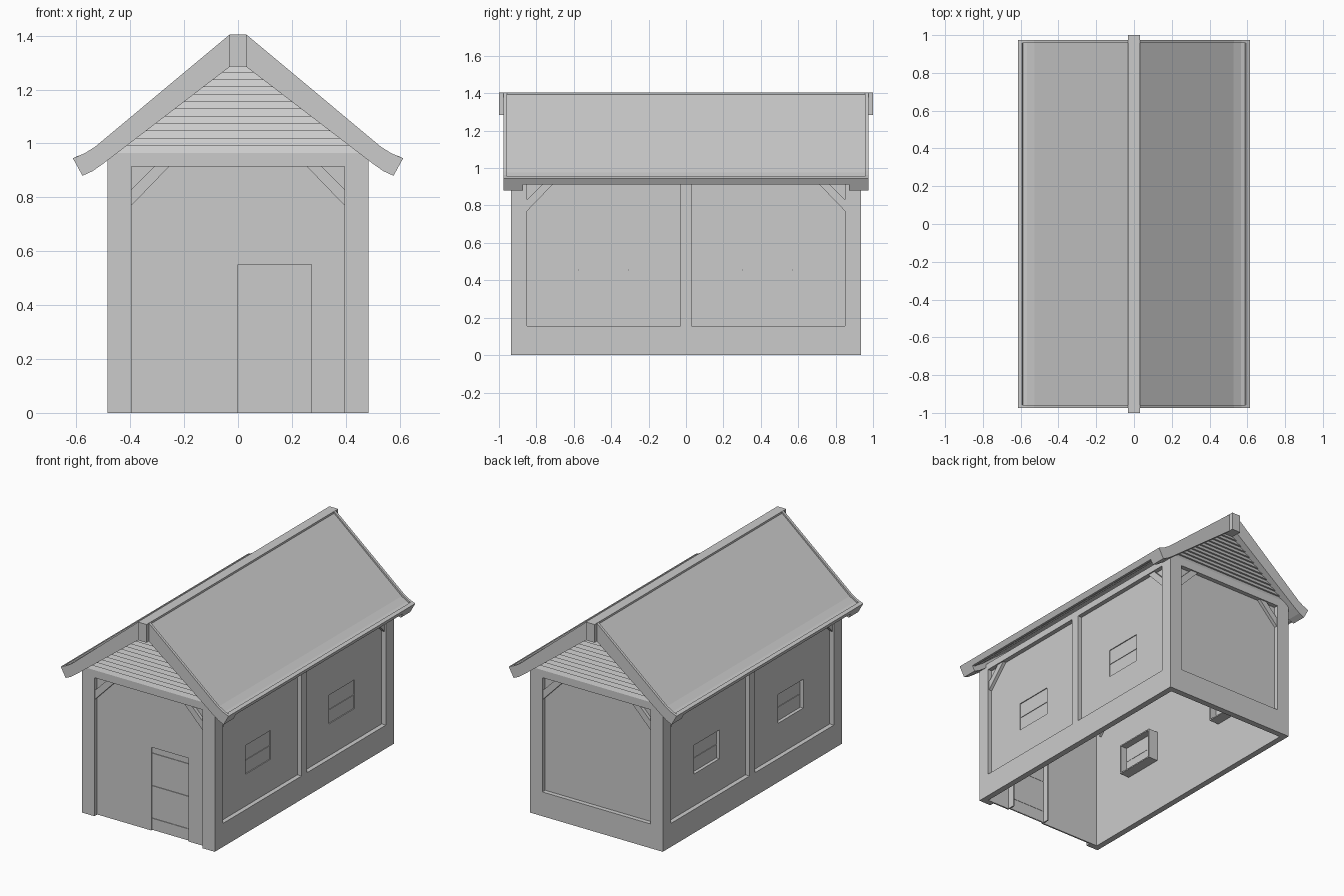
import bpy, bmesh

if "Cube" in bpy.data.objects:
    bpy.data.objects.remove(bpy.data.objects["Cube"])

HX, HY = 0.485, 0.935
# each wall maps (along, depth inward, height) to world space
WALLS = {
    'front': lambda u, d, z: (u, d - HY, z),
    'back': lambda u, d, z: (u, HY - d, z),
    'right': lambda u, d, z: (HX - d, u, z),
    'left': lambda u, d, z: (d - HX, u, z),
}


def rect(u0, u1, z0, z1):
    return [(u0, z0), (u1, z0), (u1, z1), (u0, z1)]


def ring(u0, u1, z0, z1, a, b, c, e):
    """Four rectangles filling u0..z1 around the hole a..e."""
    r = [rect(u0, a, z0, z1), rect(b, u1, z0, z1), rect(a, b, e, z1)]
    return r + ([rect(a, b, z0, c)] if c > z0 else [])


def flip(pts):
    return [(-u, z) for u, z in pts]


def build(name, wall, slabs):
    """Extrude (profile, depth0, depth1, lean) slabs into one object."""
    bm = bmesh.new()
    f = WALLS[wall]
    for pts, d0, d1, *lean in slabs:
        zmin = min(z for _, z in pts)
        k = lean[0] if lean else 0
        a = [bm.verts.new(f(u, d0 + k * (z - zmin), z)) for u, z in pts]
        b = [bm.verts.new(f(u, d1, z)) for u, z in pts]
        bm.faces.new(a)
        bm.faces.new(b[::-1])
        for i in range(len(pts)):
            j = (i + 1) % len(pts)
            bm.faces.new((a[i], b[i], b[j], a[j]))
    bmesh.ops.recalc_face_normals(bm, faces=bm.faces)
    me = bpy.data.meshes.new(name)
    bm.to_mesh(me)
    bm.free()
    ob = bpy.data.objects.new(name, me)
    bpy.context.collection.objects.link(ob)
    return ob


T, P = 0.03, 0.04          # frame thickness, panel back depth
TOP = 0.915                # underside of the top beams


def brace(u):
    """Diagonal brace in the upper corner at +u."""
    return [(u, 0.77), (u, 0.83), (u - 0.085, TOP), (u - 0.14, TOP)]


# end walls: timber frame, braces, panel
for w in ('front', 'back'):
    posts = rect(0.395, HX, 0, 0.965)
    frame = [posts, flip(posts), rect(-0.395, 0.395, TOP, 0.965)]
    if w == 'back':
        frame.append(rect(-0.395, 0.395, 0, 0.16))
    build(w + '_frame', w, [(p, 0, T) for p in frame])
    b = brace(0.395)
    build(w + '_braces', w, [(b, 0.008, T), (flip(b), 0.008, T)])
    # overlapping boards in the gable
    n, z0, z1 = 12, 0.965, 1.29
    half = lambda z: min(HX, 0.045 + (1.285 - z) / 0.767)
    boards = []
    for i in range(n):
        a, c = z0 + (z1 - z0) * i / n, z0 + (z1 - z0) * (i + 1) / n
        boards.append(([(-half(a), a), (half(a), a), (half(c), c), (-half(c), c)],
                       0.0, T, 0.012 * n / (z1 - z0)))
    build(w + '_gable_boards', w, boards)

build('back_panel', 'back', [(rect(-0.455, 0.455, 0, 0.965), T, P)])
build('front_panel', 'front',
      [(r, T, P) for r in ring(-0.455, 0.455, 0, 0.965, 0, 0.272, 0, 0.55)])

# door with jambs and three shallow planks
build('door_jambs', 'front',
      [(r, P, 0.09) for r in ring(-0.008, 0.28, 0, 0.558, 0, 0.272, 0, 0.55)])
cuts = [0, 0.08, 0.295, 0.51, 0.55]
build('door', 'front', [(rect(0, 0.272, a + 0.002, b - 0.002), T + 0.008, 0.048)
                        for a, b in zip(cuts, cuts[1:])]
      + [(rect(0, 0.272, 0, 0.55), 0.042, 0.046)])

# side walls: frame, braces, panels with window openings
for w in ('right', 'left'):
    e = HY - T
    post, sill = rect(0.85, e, 0, 0.96), rect(0.03, 0.85, 0, 0.155)
    frame = [post, flip(post), sill, flip(sill), rect(-0.03, 0.03, 0, 0.96)]
    frame += [rect(0.03, 0.85, TOP, 0.96), rect(-0.85, -0.03, TOP, 0.96)]
    build(w + '_frame', w, [(p, 0, T) for p in frame])
    b = brace(0.85)
    build(w + '_braces', w, [(b, 0.008, 0.055), (flip(b), 0.008, 0.055)])
    panels, jambs, shutters = [], [], []
    pane = T + (0.006 if w == 'right' else 0.022)
    for c in (-0.442, 0.434):
        a, b = c - 0.132, c + 0.132
        lo, hi = (-e, 0) if c < 0 else (0, e)
        panels += [(r, T, P) for r in ring(lo, hi, 0, 0.96, a, b, 0.365, 0.555)]
        jambs += [(r, P, 0.11) for r in
                  ring(a - 0.008, b + 0.008, 0.357, 0.563, a, b, 0.365, 0.555)]
        shutters += [(rect(a, b, 0.365, 0.453), pane, pane + 0.012),
                     (rect(a, b, 0.457, 0.555), pane, pane + 0.012),
                     (rect(a, b, 0.45, 0.46), pane + 0.004, pane + 0.01)]
    build(w + '_panel', w, panels)
    build(w + '_window_jambs', w, jambs)
    build(w + '_shutters', w, shutters)

# roof profiles, right half, ridge to eave with a small flare
upper = [(0.03, 1.405), (0.53, 0.988), (0.57, 0.963), (0.613, 0.945)]
lower = [(0.03, 1.285), (0.50, 0.925), (0.54, 0.897), (0.577, 0.88)]
mid = [((a[0] + b[0]) / 2, (a[1] + b[1]) / 2) for a, b in zip(upper, lower)]
sunk = [(x - 0.004 * (x > 0.03), z - 0.011) for x, z in upper]
sunk[-1] = (0.592, 0.944)
slab = sunk + [(0.577, 0.915)] + mid[-2::-1]
rim = [(0.592, 0.955), upper[-1], mid[-1], (0.575, 0.917)]
outer = upper + lower[::-1]
under = mid + lower[::-1]
off = HY                    # depth value of world y = 0


def span(p, y0, y1):
    return (p, y0 + off, y1 + off)


for side, m in (('right', lambda p: p), ('left', flip)):
    build(side + '_roof', 'front', [span(m(slab), -0.957, 0.957)])
    build(side + '_eave_rim', 'front', [span(m(rim), -0.957, 0.957)])
    build(side + '_bargeboards', 'front', [
        span(m(outer), -0.975, -0.957), span(m(outer), 0.957, 0.975),
        span(m(under), -0.957, -0.872), span(m(under), 0.872, 0.957)])

# ridge beam
build('ridge_beam', 'front', [span(rect(-0.032, 0.032, 1.285, 1.405), -1, 1)])
